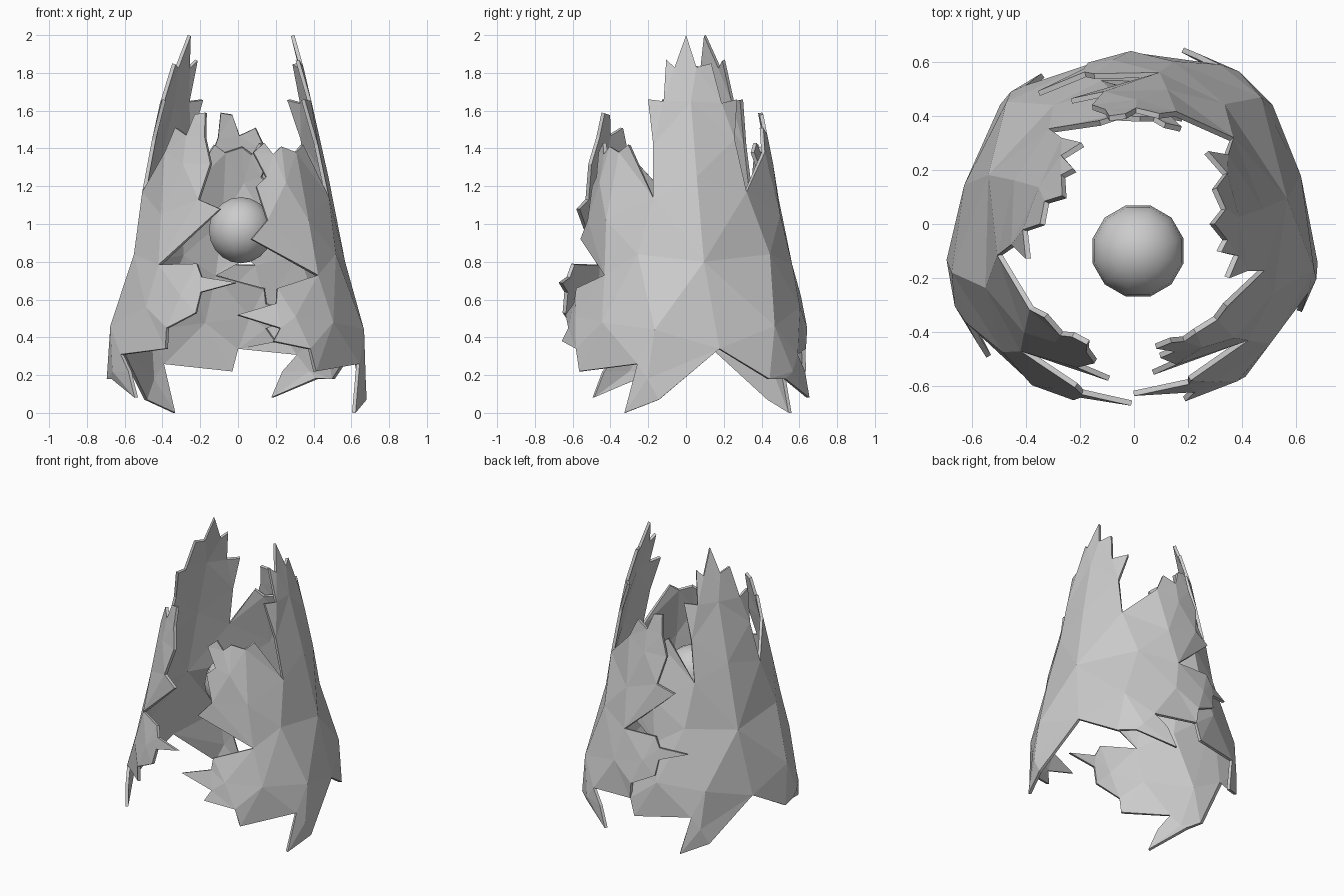
import bpy, bmesh, math
from mathutils import Vector
from mathutils.geometry import delaunay_2d_cdt

if "Cube" in bpy.data.objects:
    bpy.data.objects.remove(bpy.data.objects["Cube"])

CENTRE = (0.0, -0.036)

# Lobed leaf outline: (degrees around the shade from the stem, height)
OUTLINE = [
    (0, .34),
    (24, .18), (34, .18), (56, .08), (51, .22), (44, .31),              # rear basal lobe
    (71, .34), (72, .45), (86, .53), (88, .64), (105, .69), (88, .72),
    (85, .79), (62, .785),                                               # rear lower lobe
    (96, 1.08), (83, 1.13), (89, 1.32), (84, 1.46), (83, 1.59),
    (75, 1.58), (70, 1.47), (59, 1.51), (52, 1.38), (25, 1.17),          # rear upper lobe
    (21, 1.45), (29, 1.66), (14, 1.64), (10, 1.85), (-4, 1.83), (-12, 2.0),
    (-23, 1.83), (-31, 1.87), (-31, 1.65), (-44, 1.66), (-37, 1.42),     # centre lobe
    (-35, 1.14),
    (-57, 1.42), (-65, 1.38), (-77, 1.41), (-84, 1.37), (-90, 1.43),
    (-98, 1.38), (-90, 1.25), (-97, 1.2), (-91, 1.02), (-101, .92),
    (-62, .73),                                                          # front upper lobe
    (-88, .66), (-89, .58), (-109, .52), (-88, .45), (-92, .38),
    (-74, .34), (-71, .22), (-38, .26),                                  # front lower lobe
    (-44, 0), (-28, .07),                                                # front basal lobe
]
# Vein points that crease the leaf: (degrees, height, outward push)
VEINS = [
    (-6, .8, 0), (-8, 1.25, 0), (-10, 1.65, -.01),
    (28, .46, .03), (58, .56, .015), (78, .62, .01),
    (36, .84, 0), (58, 1.05, 0), (70, 1.32, 0),
    (-30, .44, .03), (-58, .48, .02), (-80, .51, .015),
    (-42, .84, 0), (-65, 1.02, .02), (-78, 1.22, .02),
    (-33, .18, .012), (38, .22, .012),
    (0, .34, -.035), (71, .34, -.04), (-12, 2, .01),
]
# Taper of the shade: (height, radius)
TAPER = [(0, .7), (.34, .69), (.55, .625), (.7, .605), (1.15, .51), (1.6, .42), (1.8, .365), (2, .295)]


def radius(z):
    for (z0, r0), (z1, r1) in zip(TAPER, TAPER[1:]):
        if z <= z1:
            return r0 + (r1 - r0) * (z - z0) / (z1 - z0)
    return TAPER[-1][1]


def make_leaf(name, stem_angle):
    points = [(u, z) for u, z in OUTLINE] + [(u, z) for u, z, _ in VEINS if (u, z) not in OUTLINE]
    flat = [Vector((math.radians(u) * .6, z)) for u, z in points]
    n = len(OUTLINE)
    edges = [(i, (i + 1) % n) for i in range(n)]
    # main rib from stem to tip
    rib = [0, n, n + 1, n + 2, OUTLINE.index((-12, 2.0))]
    edges += list(zip(rib, rib[1:]))
    verts, _, faces, _, _, _ = delaunay_2d_cdt(flat, edges, [list(range(n))], 1, 1e-5)
    bm = bmesh.new()
    for v in verts:
        u = math.degrees(v.x / .6)
        push = sum(p for a, z, p in VEINS if abs(a - u) < .1 and abs(z - v.y) < .001)
        r = radius(v.y) + push + u * .0003     # leading side overlaps trailing side
        a = math.radians(u + stem_angle)
        bm.verts.new((CENTRE[0] + r * math.cos(a), CENTRE[1] + r * math.sin(a), v.y))
    bm.verts.ensure_lookup_table()
    for f in faces:
        bm.faces.new([bm.verts[i] for i in f])
    bm.normal_update()
    mesh = bpy.data.meshes.new(name)
    bm.to_mesh(mesh)
    bm.free()
    leaf = bpy.data.objects.new(name, mesh)
    bpy.context.collection.objects.link(leaf)
    thick = leaf.modifiers.new("thickness", 'SOLIDIFY')
    thick.thickness = .02
    thick.offset = -1


# Two matching leaves wrapped into a shade
make_leaf("right_leaf", 19)
make_leaf("left_leaf", 164)

# Ball hanging in the middle
bpy.ops.mesh.primitive_uv_sphere_add(segments=12, ring_count=10, radius=.175,
                                     location=(.015, -.1, .967), rotation=(0, 0, math.radians(15)))
ball = bpy.context.object
ball.name = "inner_ball"
bpy.ops.object.shade_smooth()
